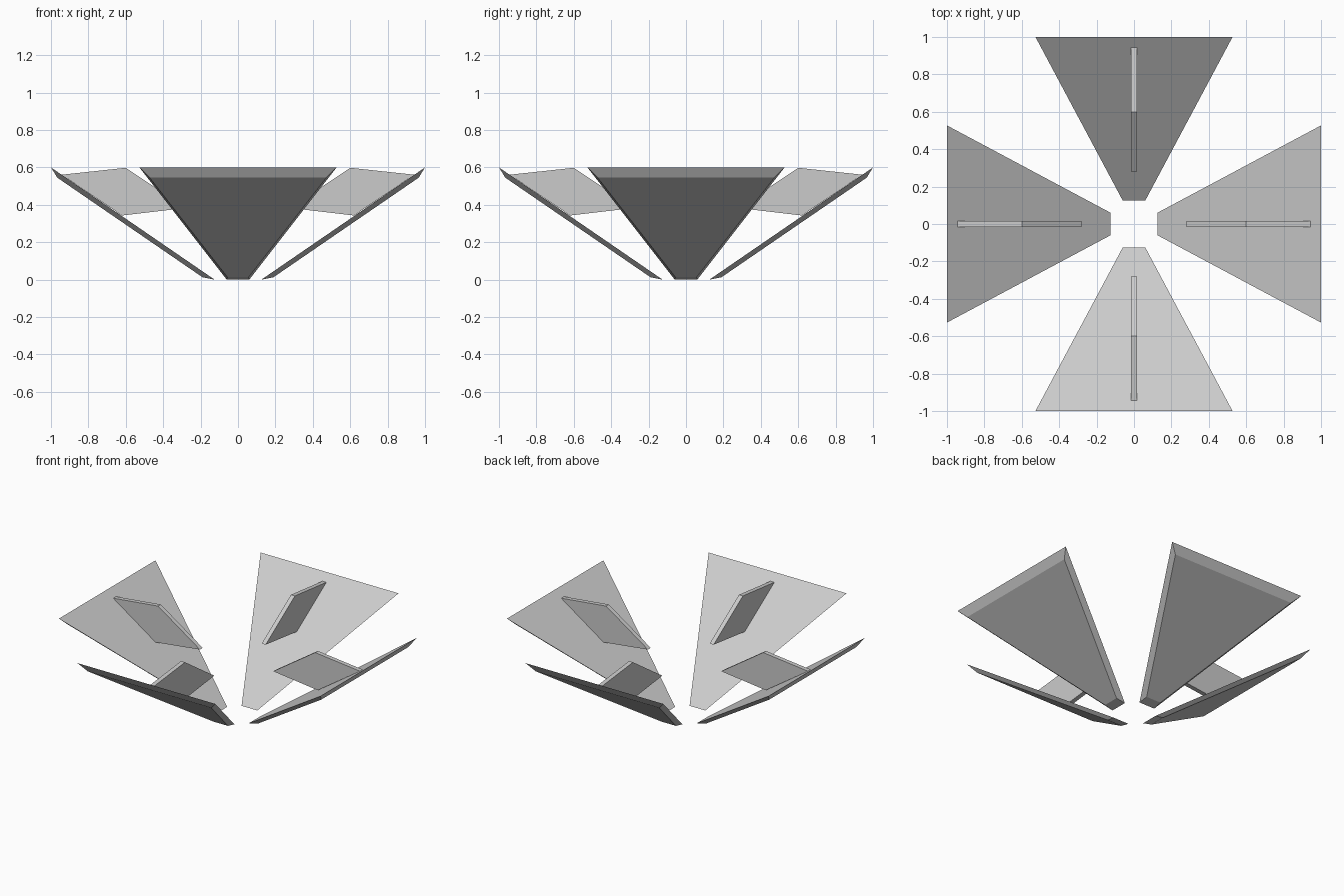
import bpy
import math
from mathutils import Matrix

if "Cube" in bpy.data.objects:
    bpy.data.objects.remove(bpy.data.objects["Cube"])

grey = bpy.data.materials.new("light grey")
grey.diffuse_color = (0.6, 0.6, 0.6, 1)
grey.use_nodes = True
grey.node_tree.nodes["Principled BSDF"].inputs["Base Color"].default_value = grey.diffuse_color


def loft(name, lower, upper, angle):
    """Solid between two matching quads, turned about the z axis."""
    n = len(lower)
    faces = [tuple(reversed(range(n))), tuple(range(n, 2 * n))]
    faces += [(i, (i + 1) % n, n + (i + 1) % n, n + i) for i in range(n)]
    mesh = bpy.data.meshes.new(name)
    mesh.from_pydata(lower + upper, [], faces)
    mesh.transform(Matrix.Rotation(angle, 4, 'Z'))
    mesh.materials.append(grey)
    mesh.update()
    obj = bpy.data.objects.new(name, mesh)
    bpy.context.collection.objects.link(obj)


def trapezoid(inner, outer):
    """Sloping quad from (radius, height, half width) at each end."""
    (r0, z0, w0), (r1, z1, w1) = inner, outer
    return [(r0, -w0, z0), (r1, -w1, z1), (r1, w1, z1), (r0, w0, z0)]


# Side outline of the upright fin, as (radius, height)
FIN = [(0.62, 0.343), (0.943, 0.561), (0.60, 0.598), (0.28, 0.383)]
FIN_HALF = 0.015

for i, side in enumerate(("right", "back", "left", "front")):
    angle = i * math.pi / 2
    # Tilted petal panel with a chamfered underside
    loft(side + "_panel",
         trapezoid((0.19, 0.013, 0.056), (0.966, 0.545, 0.472)),
         trapezoid((0.125, 0.0, 0.06), (1.0, 0.6, 0.527)), angle)
    # Thin fin standing on the panel
    loft(side + "_fin",
         [(r, FIN_HALF, z) for r, z in FIN],
         [(r, -FIN_HALF, z) for r, z in FIN], angle)
